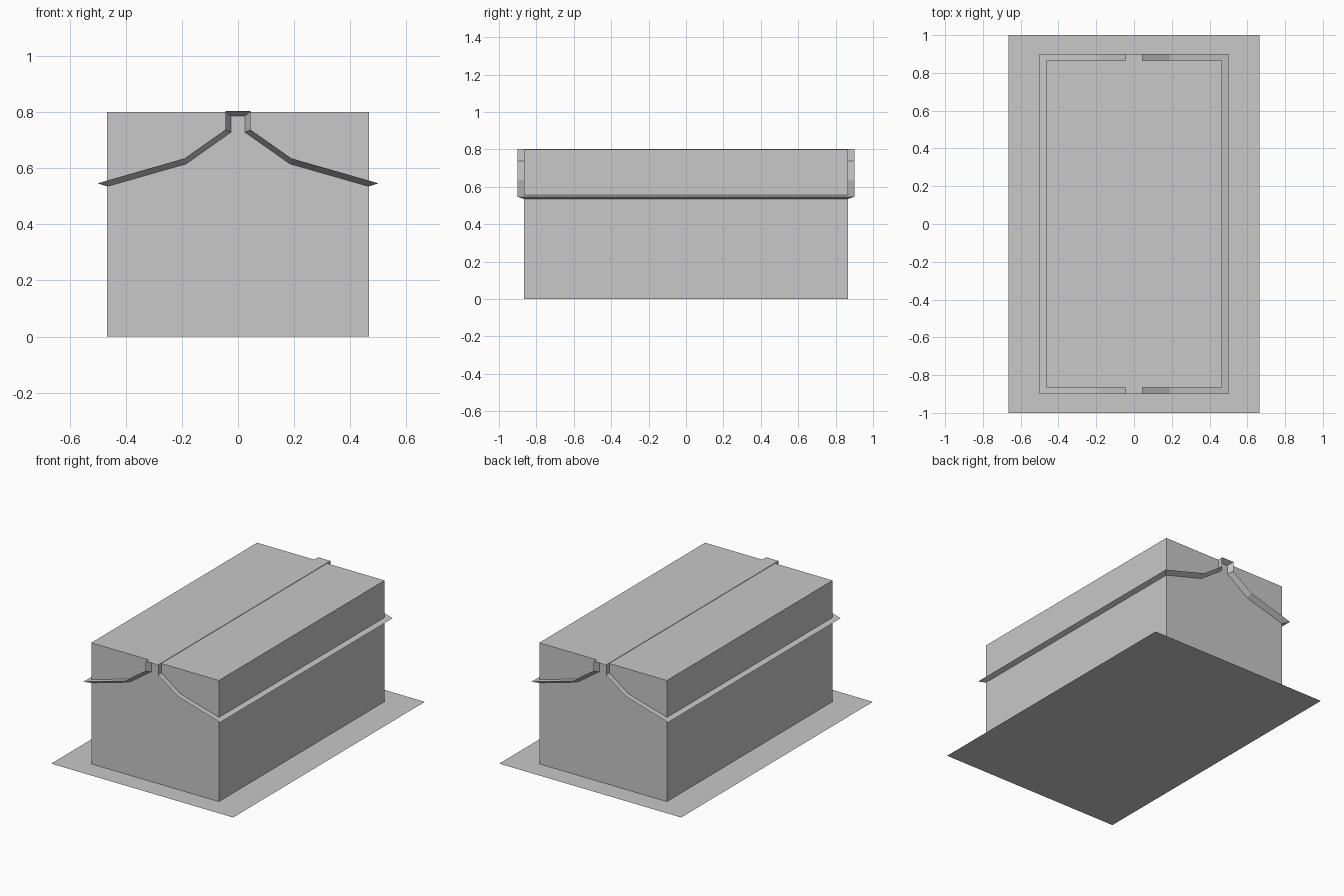
import bpy, bmesh

if "Cube" in bpy.data.objects:
    bpy.data.objects.remove(bpy.data.objects["Cube"])

# Single flat colour
grey = bpy.data.materials.new("light_grey")
grey.diffuse_color = (0.58, 0.58, 0.58, 1)
grey.use_nodes = True
grey.node_tree.nodes["Principled BSDF"].inputs["Base Color"].default_value = grey.diffuse_color


def make_object(name, bm, recalc=True):
    if recalc:
        bmesh.ops.recalc_face_normals(bm, faces=bm.faces)
    mesh = bpy.data.meshes.new(name)
    bm.to_mesh(mesh)
    bm.free()
    mesh.materials.append(grey)
    obj = bpy.data.objects.new(name, mesh)
    bpy.context.collection.objects.link(obj)
    return obj


# Base plate: a single flat sheet
bm = bmesh.new()
bm.faces.new([bm.verts.new((x, y, 0)) for x, y in
              ((-0.665, -1), (0.665, -1), (0.665, 1), (-0.665, 1))])
make_object("base_plate", bm, recalc=False)

# Wall block, open underneath where it sits on the plate
bm = bmesh.new()
bmesh.ops.create_cube(bm, size=1)
for v in bm.verts:
    v.co = (v.co.x * 0.932, v.co.y * 1.73, (v.co.z + 0.5) * 0.8)
bmesh.ops.recalc_face_normals(bm, faces=bm.faces)
bmesh.ops.delete(bm, geom=[f for f in bm.faces if f.normal.z < -0.5], context='FACES_ONLY')
make_object("wall_block", bm, recalc=False)

# Roof: outer skin overhangs the walls, the inner skin stops at them,
# so the rim is a slanted edge
outer_half = [(0.5, 0.546), (0.19, 0.635), (0.045, 0.737), (0.045, 0.803)]
inner_half = [(0.466, 0.535), (0.185, 0.615), (0.025, 0.728), (0.025, 0.785)]


def full_profile(half):
    return [(-x, z) for x, z in half] + half[::-1]


bm = bmesh.new()


def ring(profile, y):
    return [bm.verts.new((x, y, z)) for x, z in profile]


outer, inner = full_profile(outer_half), full_profile(inner_half)
rows = [ring(outer, -0.9), ring(outer, 0.9), ring(inner, 0.865), ring(inner, -0.865)]
for r in range(4):
    a, b = rows[r], rows[(r + 1) % 4]
    for i in range(len(a) - 1):
        bm.faces.new((a[i], a[i + 1], b[i + 1], b[i]))
# Eave rims
for i in (0, -1):
    bm.faces.new([row[i] for row in rows])
make_object("roof", bm)
